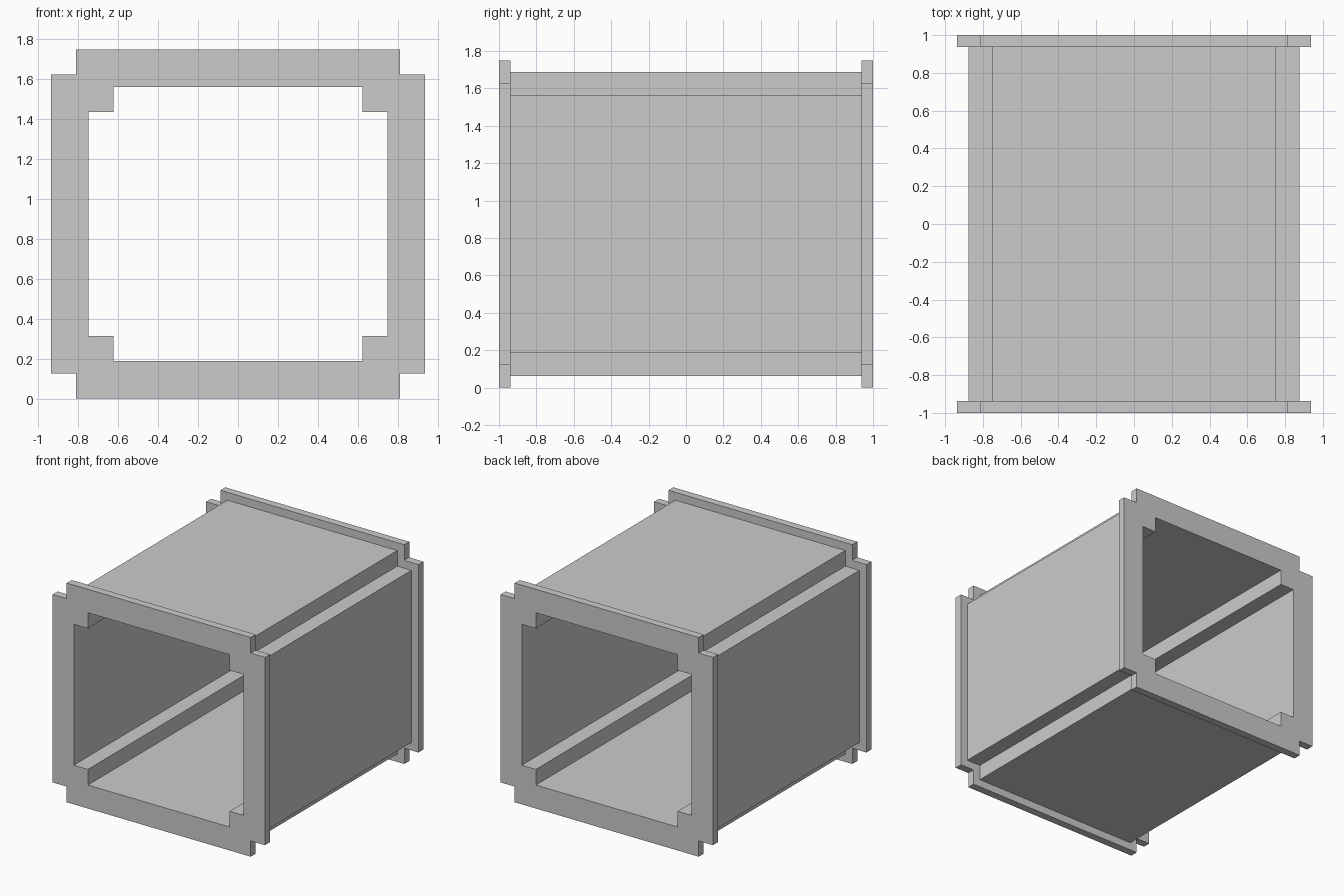
import bpy
import bmesh

if "Cube" in bpy.data.objects:
    bpy.data.objects.remove(bpy.data.objects["Cube"])

HALF_W, HEIGHT, NOTCH = 0.9375, 1.75, 0.125


def notched_loop(bm, inset, y):
    """Rectangle with square-notched corners, inset from the flange outline."""
    w, h = HALF_W - inset, HEIGHT / 2 - inset
    n = NOTCH
    corner = [(w, h - n), (w - n, h - n), (w - n, h)]
    pts = []
    for sx, sz in ((1, 1), (-1, 1), (-1, -1), (1, -1)):
        quarter = corner if sx * sz > 0 else corner[::-1]
        pts += [(sx * x, sz * z) for x, z in quarter]
    return [bm.verts.new((x, y, z + HEIGHT / 2)) for x, z in pts]


# Wall section as (inset, y): front flange, body, back flange, inner bore
section = [(0, -1), (0, -0.9375), (0.0625, -0.9375), (0.0625, 0.9375),
           (0, 0.9375), (0, 1), (0.1875, 1), (0.1875, -1)]

bm = bmesh.new()
loops = [notched_loop(bm, inset, y) for inset, y in section]
for a, b in zip(loops, loops[1:] + loops[:1]):
    for i in range(len(a)):
        j = (i + 1) % len(a)
        bm.faces.new((a[i], a[j], b[j], b[i]))
bmesh.ops.recalc_face_normals(bm, faces=bm.faces)

# Flanged square duct, open at both ends
mesh = bpy.data.meshes.new("flanged_duct")
bm.to_mesh(mesh)
bm.free()
duct = bpy.data.objects.new("flanged_duct", mesh)
bpy.context.collection.objects.link(duct)
